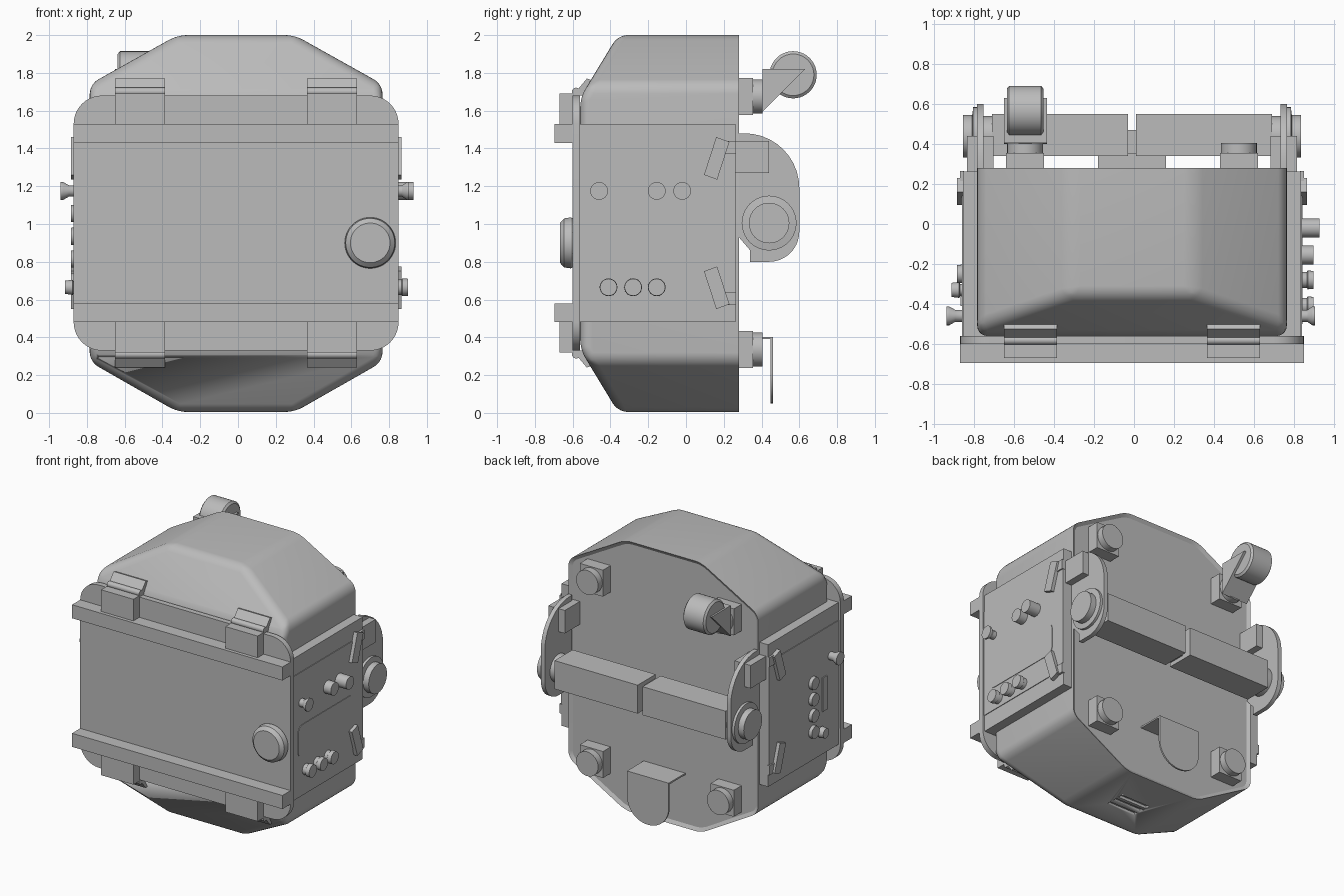
import bpy, bmesh, math
from mathutils import Vector

if "Cube" in bpy.data.objects:
    bpy.data.objects.remove(bpy.data.objects["Cube"])

grey = bpy.data.materials.new("plain_grey")
grey.use_nodes = True
grey.diffuse_color = (0.5, 0.5, 0.5, 1)
grey.node_tree.nodes["Principled BSDF"].inputs["Base Color"].default_value = (0.5, 0.5, 0.5, 1)

CX = -0.01          # middle of the casing
MID = 1.005         # height of the mirror plane
BACK = 0.28


def finish(name, bm):
    bmesh.ops.recalc_face_normals(bm, faces=bm.faces)
    mesh = bpy.data.meshes.new(name)
    bm.to_mesh(mesh)
    bm.free()
    mesh.materials.append(grey)
    mesh.shade_smooth()
    mesh.set_sharp_from_angle(angle=math.radians(30))
    ob = bpy.data.objects.new(name, mesh)
    bpy.context.collection.objects.link(ob)
    return ob


def place(axis, a, b, c):
    return {"x": (c, a, b), "y": (a, c, b), "z": (a, b, c)}[axis]


def loft(axis, rings):
    """Closed solid through (position, outline) rings along an axis."""
    bm = bmesh.new()
    loops = [[bm.verts.new(place(axis, a, b, c)) for a, b in pts] for c, pts in rings]
    n = len(loops[0])
    for lo, hi in zip(loops, loops[1:]):
        for i in range(n):
            j = (i + 1) % n
            bm.faces.new((lo[i], lo[j], hi[j], hi[i]))
    bm.faces.new(loops[0])
    bm.faces.new(loops[-1])
    bmesh.ops.recalc_face_normals(bm, faces=bm.faces)
    return bm


def prism(name, axis, pts, lo, hi):
    return finish(name, loft(axis, [(lo, pts), (hi, pts)]))


def rect(a0, a1, b0, b1):
    return [(a0, b0), (a1, b0), (a1, b1), (a0, b1)]


def box(name, xs, ys, zs):
    return prism(name, "z", rect(*xs, *ys), *zs)


def turned(name, axis, centre, stations, n=32):
    """Round part from (position, radius) stations."""
    rings = []
    for c, r in stations:
        rings.append((c, [(centre[0] + r * math.cos(math.tau * i / n),
                           centre[1] + r * math.sin(math.tau * i / n)) for i in range(n)]))
    return finish(name, loft(axis, rings))


def fillet(corners, steps=10):
    """Outline with rounded corners from (a, b, radius)."""
    out = []
    for i, (a, b, r) in enumerate(corners):
        p = Vector((a, b))
        if not r:
            out.append((a, b))
            continue
        u = (Vector(corners[i - 1][:2]) - p).normalized()
        v = (Vector(corners[(i + 1) % len(corners)][:2]) - p).normalized()
        half = u.angle(v) / 2
        t = r / math.tan(half)
        c = p + (u + v).normalized() * r / math.sin(half)
        s, e = p + u * t - c, p + v * t - c
        for k in range(steps + 1):
            w = k / steps
            sweep = math.pi - 2 * half
            q = c + (s * math.sin((1 - w) * sweep) + e * math.sin(w * sweep)) / math.sin(sweep)
            out.append((q.x, q.y))
    return out


def round_rect(a0, a1, b0, b1, r):
    return fillet([(a, b, r) for a, b in rect(a0, a1, b0, b1)])


def flip(pts):
    return [(a, 2 * MID - b) for a, b in pts]


# Main casing: octagonal extrusion with sloped front top and bottom
octagon = [(0.31, 2), (0.775, 1.74), (0.775, 0.27), (0.31, 0.005)]
octagon = [(CX + x, z) for x, z in octagon] + [(CX - x, z) for x, z in reversed(octagon)]
bm = loft("y", [(-0.56, octagon), (BACK, octagon)])
for sign, z in ((1, 2), (-1, 0.005)):
    geom = bm.verts[:] + bm.edges[:] + bm.faces[:]
    cut = bmesh.ops.bisect_plane(bm, geom=geom, plane_co=(0, -0.36, z),
                                 plane_no=(0, -0.33, sign * 0.2), clear_outer=True)
    bmesh.ops.contextual_create(bm, geom=[e for e in cut["geom_cut"] if isinstance(e, bmesh.types.BMEdge)])
bmesh.ops.recalc_face_normals(bm, faces=bm.faces)
soft = [e for e in bm.edges if min(v.co.y for v in e.verts) < BACK - 0.01]
bmesh.ops.bevel(bm, geom=soft, offset=0.05, segments=5, profile=0.5, affect="EDGES", clamp_overlap=True)
bmesh.ops.recalc_face_normals(bm, faces=bm.faces)
back = max(bm.faces, key=lambda f: f.calc_center_median().y)
bmesh.ops.inset_region(bm, faces=[back], thickness=0.025, depth=-0.015)
casing = finish("casing", bm)

# Vent slots in the underside
for i in range(3):
    y = -0.15 + i * 0.06
    cutter = box("vent_cutter", (-0.13, 0.11), (y, y + 0.035), (-0.05, 0.025))
    cutter.hide_render = True
    cutter.hide_set(True)
    mod = casing.modifiers.new("vent", "BOOLEAN")
    mod.operation = "DIFFERENCE"
    mod.object = cutter

# Middle section, front plate and rails
box("middle_section", (CX - 0.845, CX + 0.845), (-0.56, 0.262), (0.48, 1.53))
prism("front_plate", "y", round_rect(CX - 0.86, CX + 0.86, 0.33, 1.68, 0.15), -0.6, -0.56)
for zs in ((0.48, 0.58), (1.43, 1.53)):
    box("front_rail", (CX - 0.86, CX + 0.86), (-0.695, -0.59), zs)

# Front hinges
for s in (-1, 1):
    x0, x1 = CX + s * 0.508 - 0.132, CX + s * 0.508 + 0.132
    block = [(-0.67, 1.53), (-0.59, 1.53), (-0.59, 1.69), (-0.67, 1.69)]
    leaf = [(-0.6, 1.68), (-0.52, 1.68), (-0.495, 1.76), (-0.525, 1.77)]
    barrel = (-0.582, 1.7)
    for up in (True, False):
        prism("hinge_block", "x", block if up else flip(block), x0, x1)
        prism("hinge_leaf", "x", leaf if up else flip(leaf), x0, x1)
        turned("hinge_barrel", "x", barrel if up else flip([barrel])[0], [(x0, 0.022), (x1, 0.022)], 16)

# Front knob
turned("front_knob", "y", (0.7, 0.9), [(-0.59, 0.125), (-0.61, 0.135), (-0.645, 0.13), (-0.668, 0.105)], 48)

# Side details shared by both sides
tab = [(0.16, 1.46), (0.23, 1.435), (0.165, 1.235), (0.095, 1.26)]
lug = rect(0.21, 0.265, 1.37, 1.44)
for s in (-1, 1):
    face = CX + s * 0.84
    prism("side_panel", "x", rect(-0.56, 0.262, 0.6, 1.4), face, face + s * 0.01)
    for shape in (tab, flip(tab)):
        prism("side_tab", "x", shape, face, face + s * 0.035)
    for shape in (lug, flip(lug)):
        prism("side_lug", "x", shape, face, face + s * 0.02)

# Left side: label panel and ports
left = CX + 0.84
prism("label_panel", "x", round_rect(-0.5, 0.15, 0.77, 1.01, 0.05), left, left + 0.014)
for y in (-0.41, -0.28, -0.155):
    turned("lower_port", "x", (y, 0.665), [(left, 0.04), (0.865, 0.04), (0.87, 0.047), (0.9, 0.045)], 24)
turned("upper_port", "x", (-0.155, 1.175), [(left, 0.047), (0.9, 0.047)], 24)
turned("long_port", "x", (-0.02, 1.175), [(left, 0.047), (0.93, 0.047)], 24)
flare = [(0, 0.03), (0.045, 0.03), (0.075, 0.047), (0.09, 0.047)]
turned("left_flared_port", "x", (-0.46, 1.175), [(left + d * 0.85, r) for d, r in flare], 24)

# Right side: button column, slot plate and ports
right = CX - 0.84
for i in range(4):
    turned("side_button", "x", (-0.25, 1.055 - i * 0.12), [(right, 0.047), (right - 0.035, 0.045)], 24)
prism("slot_plate", "x", rect(-0.41, -0.36, 0.8, 1.05), right, right - 0.018)
turned("right_flared_port", "x", (-0.46, 1.175), [(right - d, r) for d, r in flare], 24)
turned("right_port", "x", (-0.33, 0.665),
       [(right, 0.03), (right - 0.02, 0.03), (right - 0.025, 0.04), (right - 0.065, 0.035)], 24)

# Back mounts
for s in (-1, 1):
    x = CX + s * 0.535
    for z in (1.675, 2 * MID - 1.675):
        box("mount_block", (x - 0.095, x + 0.095), (0.26, 0.355), (z - 0.098, z + 0.098))
        turned("mount_disc", "y", (x, z), [(0.35, 0.09), (0.405, 0.09)])

# Roller on the upper right mount
prism("roller_bracket", "x", [(0.4, 1.59), (0.63, 1.82), (0.405, 1.82)], -0.65, -0.435)
turned("roller", "x", (0.567, 1.79), [(-0.637, 0.11), (-0.625, 0.125), (-0.465, 0.125), (-0.453, 0.11)], 40)

# Bent tongue at the lower back
box("tongue_shelf", (-0.18, 0.16), (0.26, 0.46), (0.39, 0.402))
prism("tongue_flap", "y", fillet([(-0.18, 0.402, 0), (-0.18, 0.05, 0.165), (0.16, 0.05, 0.165), (0.16, 0.402, 0)]),
      0.448, 0.46)

# Arm plates, hubs and split crossbar
arm = fillet([(0.28, 1.48, 0), (0.6, 1.48, 0.29), (0.6, 0.8, 0.16), (0.34, 0.8, 0), (0.34, 0.86, 0), (0.28, 0.93, 0)])
for s in (-1, 1):
    x = CX + s * 0.76
    prism("arm_plate", "x", arm, x - 0.016, x + 0.016)
    box("arm_clamp", (x - 0.067, x + 0.067), (0.26, 0.44), (1.27, 1.44))
    turned("arm_hub", "x", (0.44, 1.005), [(CX + s * d, r) for d, r in
           ((0.69, 0.1), (0.775, 0.1), (0.776, 0.145), (0.795, 0.145), (0.8, 0.107), (0.845, 0.107))], 40)
    box("crossbar_half", sorted((CX + s * 0.02, CX + s * 0.7)), (0.34, 0.55), (0.9, 1.11))
box("crossbar_core", (-0.04, 0.02), (0.35, 0.47), (0.93, 1.08))
